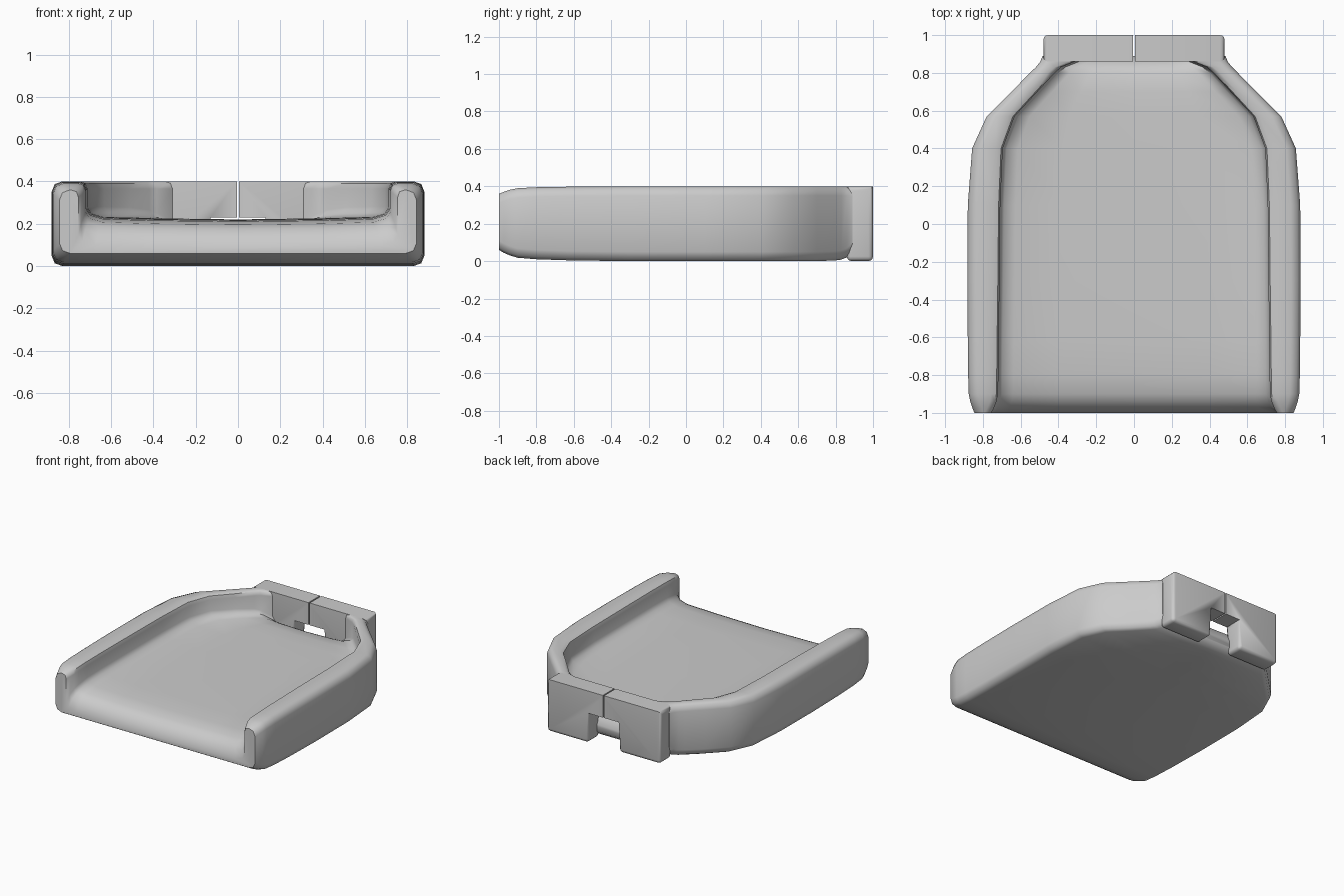
import bpy, bmesh, math

if "Cube" in bpy.data.objects:
    bpy.data.objects.remove(bpy.data.objects["Cube"])


def finish(bm, name, angle):
    bmesh.ops.recalc_face_normals(bm, faces=bm.faces)
    me = bpy.data.meshes.new(name)
    bm.to_mesh(me)
    bm.free()
    ob = bpy.data.objects.new(name, me)
    bpy.context.collection.objects.link(ob)
    bpy.ops.object.select_all(action='DESELECT')
    ob.select_set(True)
    bpy.context.view_layer.objects.active = ob
    bpy.ops.object.shade_smooth_by_angle(angle=math.radians(angle))
    return ob


# Tray body: U-shaped cross-sections lofted from front to back
# y, outer half width, inner half width, bottom z, floor z, rim z
stations = [
    (-1.00, 0.845, 0.755, 0.06, 0.085, 0.36),
    (-0.975, 0.855, 0.742, 0.045, 0.14, 0.37),
    (-0.94, 0.867, 0.728, 0.03, 0.175, 0.382),
    (-0.90, 0.875, 0.720, 0.018, 0.195, 0.39),
    (-0.80, 0.878, 0.718, 0.010, 0.21, 0.395),
    (-0.62, 0.880, 0.716, 0.004, 0.215, 0.398),
    (-0.30, 0.882, 0.712, 0.0, 0.218, 0.40),
    (0.10, 0.880, 0.708, 0.0, 0.22, 0.40),
    (0.40, 0.857, 0.695, 0.0, 0.22, 0.40),
    (0.57, 0.780, 0.632, 0.0, 0.22, 0.40),
    (0.70, 0.650, 0.512, 0.0, 0.217, 0.40),
    (0.80, 0.550, 0.420, 0.004, 0.205, 0.40),
    (0.83, 0.520, 0.385, 0.008, 0.19, 0.40),
    (0.86, 0.496, 0.310, 0.02, 0.155, 0.40),
    (0.89, 0.484, 0.300, 0.05, 0.10, 0.398),
]


def section(xo, xi, zb, zf, zt):
    r, q = 0.05, 0.035
    half = [(xo - r, zb), (xo - .015, zb + .013), (xo, zb + r),
            (xo, zt - r), (xo - .015, zt - .013), (xo - r, zt),
            (xi + q, zt), (xi + .009, zt - .009), (xi, zt - q),
            (xi, zf + .06), (xi - .02, zf + .03), (xi - .08, zf + .012),
            (xi * .55, zf + .005)]
    return ([(0, zb)] + half + [(0, zf)]
            + [(-x, z) for x, z in reversed(half)])


bm = bmesh.new()
rings = [[bm.verts.new((x, s[0], z)) for x, z in section(*s[1:])] for s in stations]
n = len(rings[0])
for a, b in zip(rings, rings[1:]):
    for i in range(n):
        j = (i + 1) % n
        bm.faces.new((a[i], a[j], b[j], b[i]))
bm.faces.new(rings[0])
bm.faces.new(rings[-1])
finish(bm, "tray_body", 50)

# Back clasp: L-shaped half with a bottom notch, mirrored across a thin split
profile = [(0.005, 0.23), (0.005, 0.40), (0.48, 0.40), (0.48, 0.0),
           (0.13, 0.0), (0.13, 0.23)]
bm = bmesh.new()
face = bm.faces.new([bm.verts.new((x, 0.86, z)) for x, z in profile])
ext = bmesh.ops.extrude_face_region(bm, geom=[face])
for v in ext["geom"]:
    if isinstance(v, bmesh.types.BMVert):
        v.co.y = 1.0
# round every edge except those at the split and along the top front
soft = [e for e in bm.edges
        if not any(v.co.x < 0.01 for v in e.verts)
        and not all(v.co.y < 0.87 and v.co.z > 0.3 for v in e.verts)]
bmesh.ops.bevel(bm, geom=soft, offset=0.025, segments=3, profile=0.5,
                affect='EDGES', clamp_overlap=True)
clasp = finish(bm, "back_clasp", 50)
mir = clasp.modifiers.new("mirror", 'MIRROR')
mir.use_mirror_merge = False
